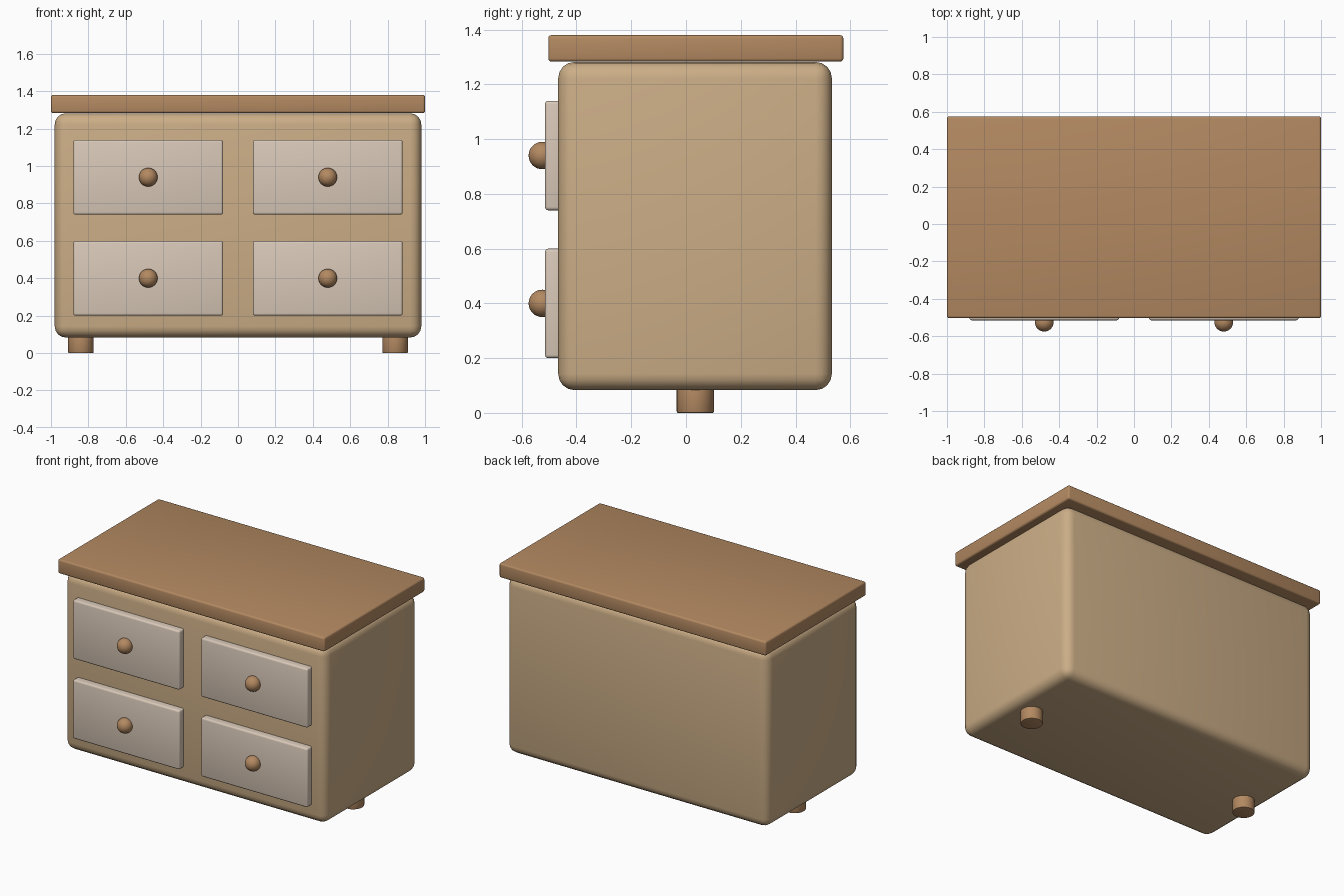
import bpy
from mathutils import Vector

default_cube = bpy.data.objects.get("Cube")
if default_cube:
    bpy.data.objects.remove(default_cube, do_unlink=True)


def material(name, color):
    mat = bpy.data.materials.new(name)
    mat.use_nodes = True
    mat.diffuse_color = (*color, 1)
    mat.node_tree.nodes["Principled BSDF"].inputs["Base Color"].default_value = (*color, 1)
    return mat


light_wood = material("light_wood", (0.60, 0.42, 0.24))
brown_wood = material("brown_wood", (0.45, 0.25, 0.12))
pale_paint = material("pale_paint", (0.69, 0.58, 0.48))


def finish(name, mat, bevel=0, segments=3):
    """Name, colour, round and smooth the active object."""
    obj = bpy.context.object
    obj.name = name
    obj.data.materials.append(mat)
    if bevel:
        mod = obj.modifiers.new("Rounded edges", "BEVEL")
        mod.width = bevel
        mod.segments = segments
        mod.limit_method = "ANGLE"
        bpy.ops.object.modifier_apply(modifier=mod.name)
    bpy.ops.object.shade_smooth_by_angle()
    return obj


def box(name, low, high, mat, bevel, segments=3):
    low, high = Vector(low), Vector(high)
    bpy.ops.mesh.primitive_cube_add(size=1, location=(low + high) / 2)
    bpy.context.object.scale = high - low
    bpy.ops.object.transform_apply(location=False, rotation=False, scale=True)
    return finish(name, mat, bevel, segments)


# Cabinet body and overhanging top
box("body", (-0.98, -0.467, 0.083), (0.98, 0.533, 1.282), light_wood, 0.06, 4)
box("tabletop", (-1, -0.503, 1.283), (1, 0.575, 1.38), brown_wood, 0.012)

# Drawer fronts with round knobs
for row, bottom in (("lower", 0.2), ("upper", 0.74)):
    for side, x in (("right", -0.48), ("left", 0.48)):
        box(f"{row}_{side}_drawer", (x - 0.4, -0.515, bottom),
            (x + 0.4, -0.44, bottom + 0.4), pale_paint, 0.012)
        bpy.ops.mesh.primitive_uv_sphere_add(
            segments=32, ring_count=16, radius=0.05, location=(x, -0.525, bottom + 0.2))
        finish(f"{row}_{side}_knob", brown_wood)

# One short round foot at each end
for side, x in (("right", -0.84), ("left", 0.84)):
    bpy.ops.mesh.primitive_cylinder_add(
        vertices=32, radius=0.068, depth=0.12, location=(x, 0.034, 0.06))
    finish(f"{side}_foot", brown_wood, 0.005, 2)
